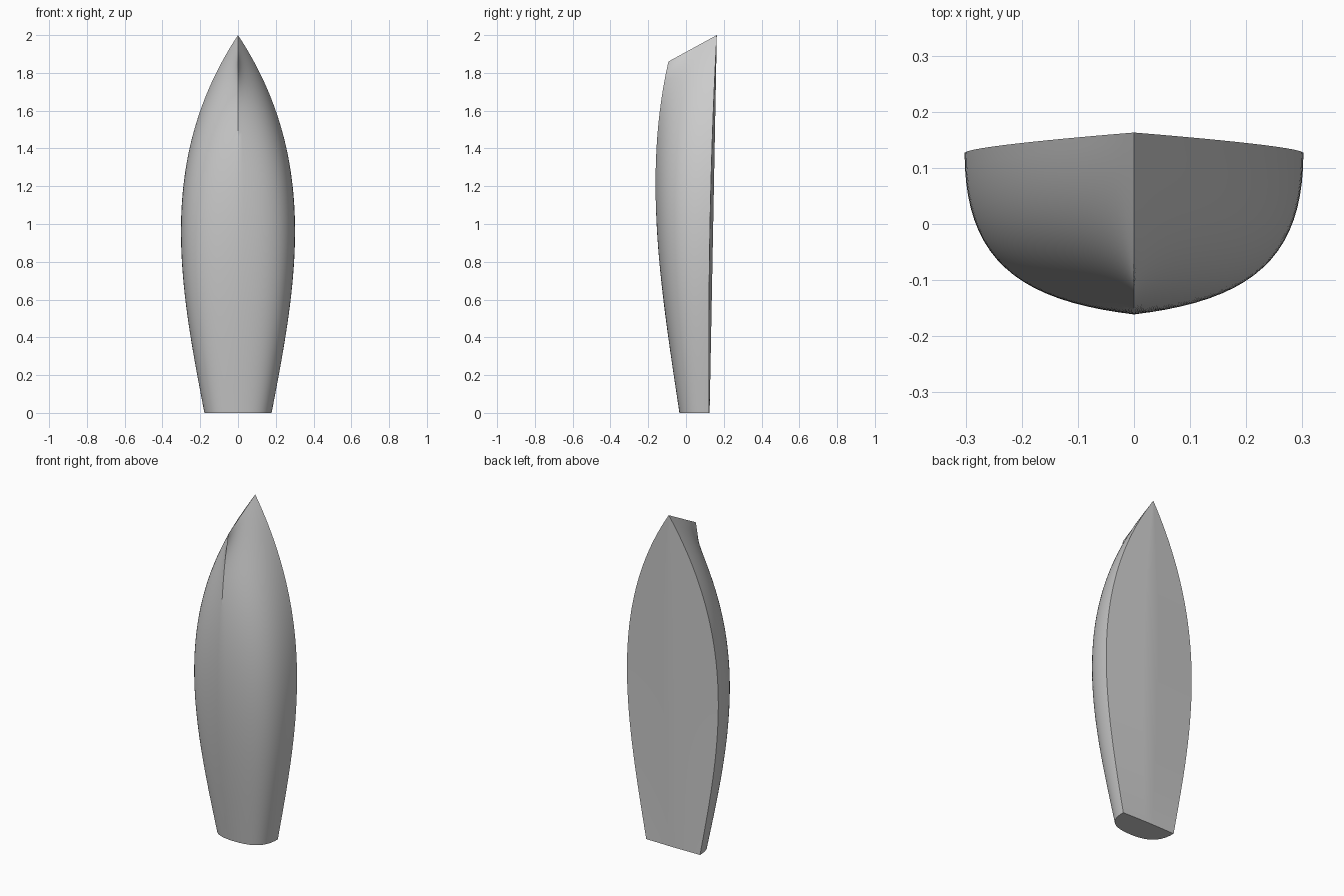
import bpy
import bmesh
import math
from mathutils import Vector

cube = bpy.data.objects.get("Cube")
if cube:
    bpy.data.objects.remove(cube, do_unlink=True)

# Single hull colour
grey = bpy.data.materials.new("light grey")
grey.use_nodes = True
colour = (0.6, 0.6, 0.6, 1)
grey.diffuse_color = colour
grey.node_tree.nodes["Principled BSDF"].inputs["Base Color"].default_value = colour

STATIONS, GIRTH, DECK = 64, 20, 6


def bezier(points, t):
    """Point on a cubic Bezier curve."""
    s = 1 - t
    weights = (s ** 3, 3 * s * s * t, 3 * s * t * t, t ** 3)
    return sum((p * w for p, w in zip(points, weights)), Vector((0, 0, 0)))


# Control values from transom to bow
half_beam = (0.178, 0.305, 0.44, 0)
keel_y = (-0.035, -0.127, -0.234, -0.093)
sheer_y = (0.122, 0.117, 0.127, 0.163)
STEM_FOOT, LENGTH = 1.86, 2.0

# Control sections: round bilge, ending in a straight raked stem
sections = []
for i in range(4):
    w, k, s = half_beam[i], keel_y[i], sheer_y[i]
    rise = (0, 1 / 3, 2 / 3, 1) if i == 3 else (0, 0, 0.29, 1)
    widths = (0, 0.7 * w, w, w)
    sections.append([
        Vector((widths[j], k + (s - k) * rise[j],
                i / 3 * (STEM_FOOT + (LENGTH - STEM_FOOT) * j / 3)))
        for j in range(4)])


def hull_point(u, v):
    """Hull surface: u from transom to bow, v from right sheer to left sheer."""
    p = bezier([bezier(row, abs(v)) for row in sections], u)
    return Vector((math.copysign(p.x, v), p.y, p.z))


def deck_point(u, v):
    """Deck surface, rising to a low ridge on the centreline."""
    edge = hull_point(u, 1)
    ridge = 0.125 + 0.038 * u
    return Vector((edge.x * v, ridge + (edge.y - ridge) * abs(v), edge.z))


def add_surface(bm, point, half_columns):
    rows = []
    for i in range(STATIONS + 1):
        rows.append([bm.verts.new(point(i / STATIONS, j / half_columns))
                     for j in range(-half_columns, half_columns + 1)])
    for a, b in zip(rows, rows[1:]):
        for j in range(2 * half_columns):
            bm.faces.new((a[j], a[j + 1], b[j + 1], b[j]))


# Hull, deck and flat transom joined into one solid
bm = bmesh.new()
add_surface(bm, hull_point, GIRTH)
add_surface(bm, deck_point, DECK)
bmesh.ops.remove_doubles(bm, verts=bm.verts, dist=0.00005)
transom = [e for e in bm.edges
           if e.is_boundary and all(v.co.z < 0.0001 for v in e.verts)]
bmesh.ops.holes_fill(bm, edges=transom, sides=0)
bmesh.ops.recalc_face_normals(bm, faces=bm.faces)

mesh = bpy.data.meshes.new("boat_hull")
bm.to_mesh(mesh)
bm.free()
mesh.materials.append(grey)
hull = bpy.data.objects.new("boat_hull", mesh)
bpy.context.collection.objects.link(hull)

# Smooth sides with crisp sheer, stem and transom edges
bpy.ops.object.select_all(action='DESELECT')
hull.select_set(True)
bpy.context.view_layer.objects.active = hull
bpy.ops.object.shade_smooth_by_angle(angle=math.radians(30))
